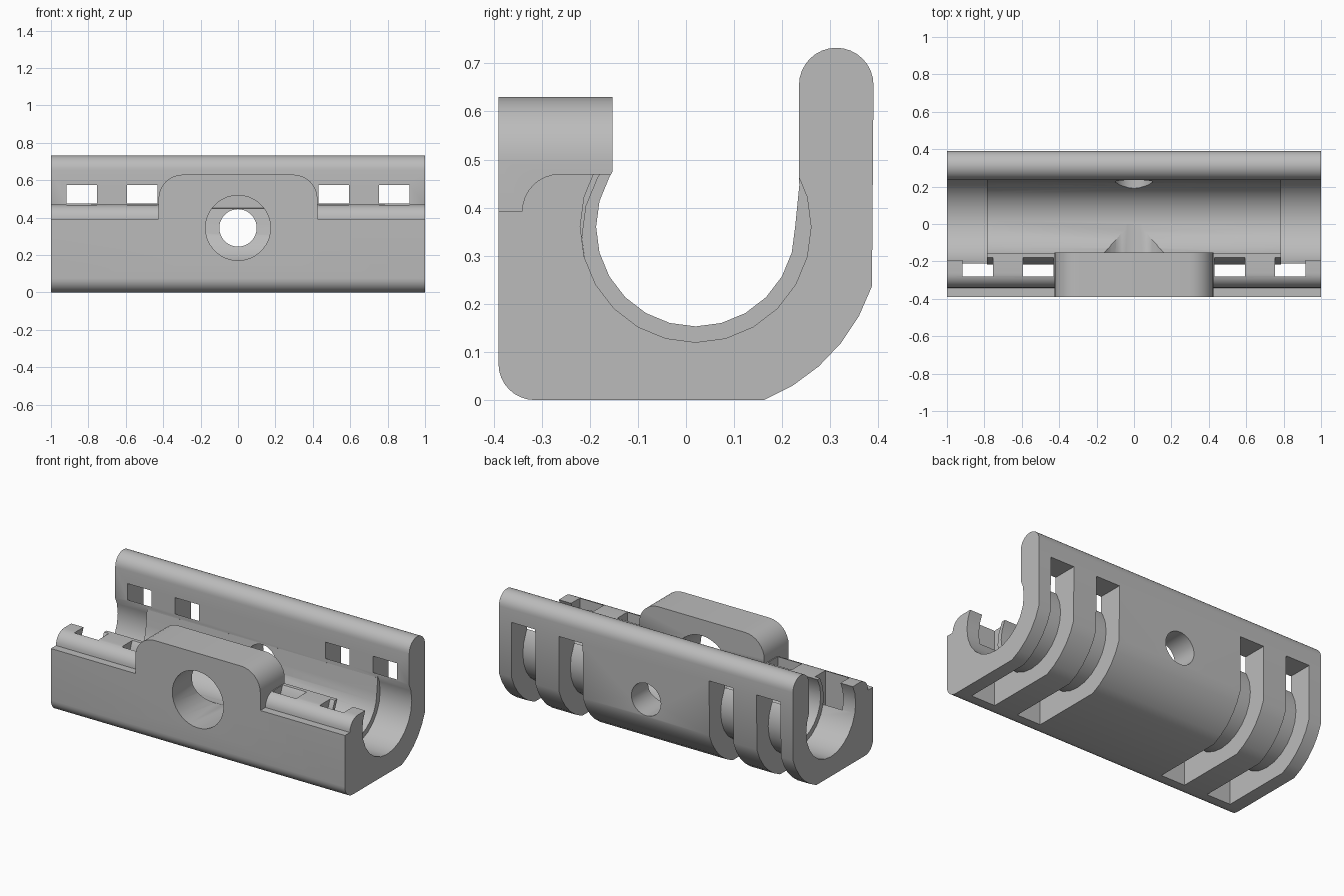
import bpy, bmesh
from math import sin, cos, radians

if "Cube" in bpy.data.objects:
    bpy.data.objects.remove(bpy.data.objects["Cube"], do_unlink=True)

grey = bpy.data.materials.new("plain grey")
grey.use_nodes = True
grey.diffuse_color = (0.5, 0.5, 0.5, 1)
grey.node_tree.nodes["Principled BSDF"].inputs["Base Color"].default_value = (0.5, 0.5, 0.5, 1)


def arc(cx, cy, r, start, end, steps):
    """Points along a circular arc, angles in degrees."""
    angles = [radians(start + (end - start) * i / steps) for i in range(steps + 1)]
    return [(cx + r * cos(a), cy + r * sin(a)) for a in angles]


def loft(name, rings):
    """Closed solid through a list of equal rings."""
    bm = bmesh.new()
    loops = [[bm.verts.new(p) for p in ring] for ring in rings]
    n = len(loops[0])
    for a, b in zip(loops, loops[1:]):
        for i in range(n):
            bm.faces.new((a[i], a[(i + 1) % n], b[(i + 1) % n], b[i]))
    bm.faces.new(loops[0])
    bm.faces.new(loops[-1])
    bmesh.ops.recalc_face_normals(bm, faces=bm.faces)
    mesh = bpy.data.meshes.new(name)
    bm.to_mesh(mesh)
    bm.free()
    mesh.materials.append(grey)
    obj = bpy.data.objects.new(name, mesh)
    bpy.context.collection.objects.link(obj)
    return obj


def along_x(name, profile, x0, x1):
    return loft(name, [[(x, y, z) for y, z in profile] for x in (x0, x1)])


def along_y(name, sections):
    return loft(name, [[(x, y, z) for x, z in profile] for y, profile in sections])


def combine(target, tool, operation):
    """Apply a boolean and discard the tool."""
    tool.hide_render = True
    mod = target.modifiers.new(operation, 'BOOLEAN')
    mod.operation, mod.solver, mod.object = operation, 'EXACT', tool
    graph = bpy.context.evaluated_depsgraph_get()
    mesh = bpy.data.meshes.new_from_object(target.evaluated_get(graph))
    target.modifiers.clear()
    target.data = mesh
    bpy.data.objects.remove(tool, do_unlink=True)


BORE_Y, BORE_Z = 0.02, 0.36

# Body: rounded front corner, curved back, round-topped rear wall, front ledge
outline = (
    arc(-0.315, 0.075, 0.075, 180, 270, 8)
    + arc(BORE_Y, BORE_Z, 0.387, -68.5, -18.6, 5)
    + arc(0.3125, 0.655, 0.0775, 0, 180, 16)
    + [(0.235, 0.44), (-0.1, 0.44), (-0.1, 0.47)]
    + arc(-0.263, 0.392, 0.078, 90, 180, 8)
    + [(-0.39, 0.392)]
)
body = along_x("bearing_holder", outline, -1, 1)

# Raised mounting block in the middle of the front
block = (
    [(-0.425, 0.3), (0.425, 0.3)]
    + arc(0.295, 0.5, 0.13, 0, 90, 8)
    + arc(-0.295, 0.5, 0.13, 90, 180, 8)
)
combine(body, along_y("block", [(-0.39, block), (-0.153, block)]), 'UNION')

# Open trough
trough = (
    [(-0.1, 0.5), (-0.153, 0.475)]
    + arc(BORE_Y, BORE_Z, 0.207, 150, 360, 14)
    + [(0.236, 0.45), (0.15, 0.5)]
)
combine(body, along_x("trough", trough, -1.1, 1.1), 'DIFFERENCE')

# Strap channel: wraps under the bore and passes through the rear wall
strap = (
    [(-0.28, -0.1), (0.5, -0.1), (0.5, 0.575), (0.203, 0.575)]
    + arc(0.03, 0.34, 0.247, 45, -225, 18)
    + [(-0.145, 0.575), (-0.28, 0.575)]
)

# Wider bore and two strap channels at each end
for side in (-1, 1):
    end_bore = arc(BORE_Y, BORE_Z, 0.24, 0, 345, 23)
    combine(body, along_x("end_bore", end_bore, side * 0.785, side * 1.1), 'DIFFERENCE')
    for inner in (0.43, 0.753):
        cutter = along_x("strap_channel", strap, side * inner, side * (inner + 0.163))
        combine(body, cutter, 'DIFFERENCE')


# Front screw access and smaller rear screw hole
def circle(r):
    return arc(0, 0.345, r, 0, 350, 35)


access = [(-0.5, circle(0.173)), (-0.39, circle(0.174)), (0, circle(0.194))]
combine(body, along_y("screw_access", access), 'DIFFERENCE')
combine(body, along_y("screw_hole", [(0.1, circle(0.1)), (0.5, circle(0.1))]), 'DIFFERENCE')

bpy.ops.object.select_all(action='DESELECT')
body.select_set(True)
bpy.context.view_layer.objects.active = body
bpy.ops.object.shade_smooth_by_angle(angle=radians(30))
